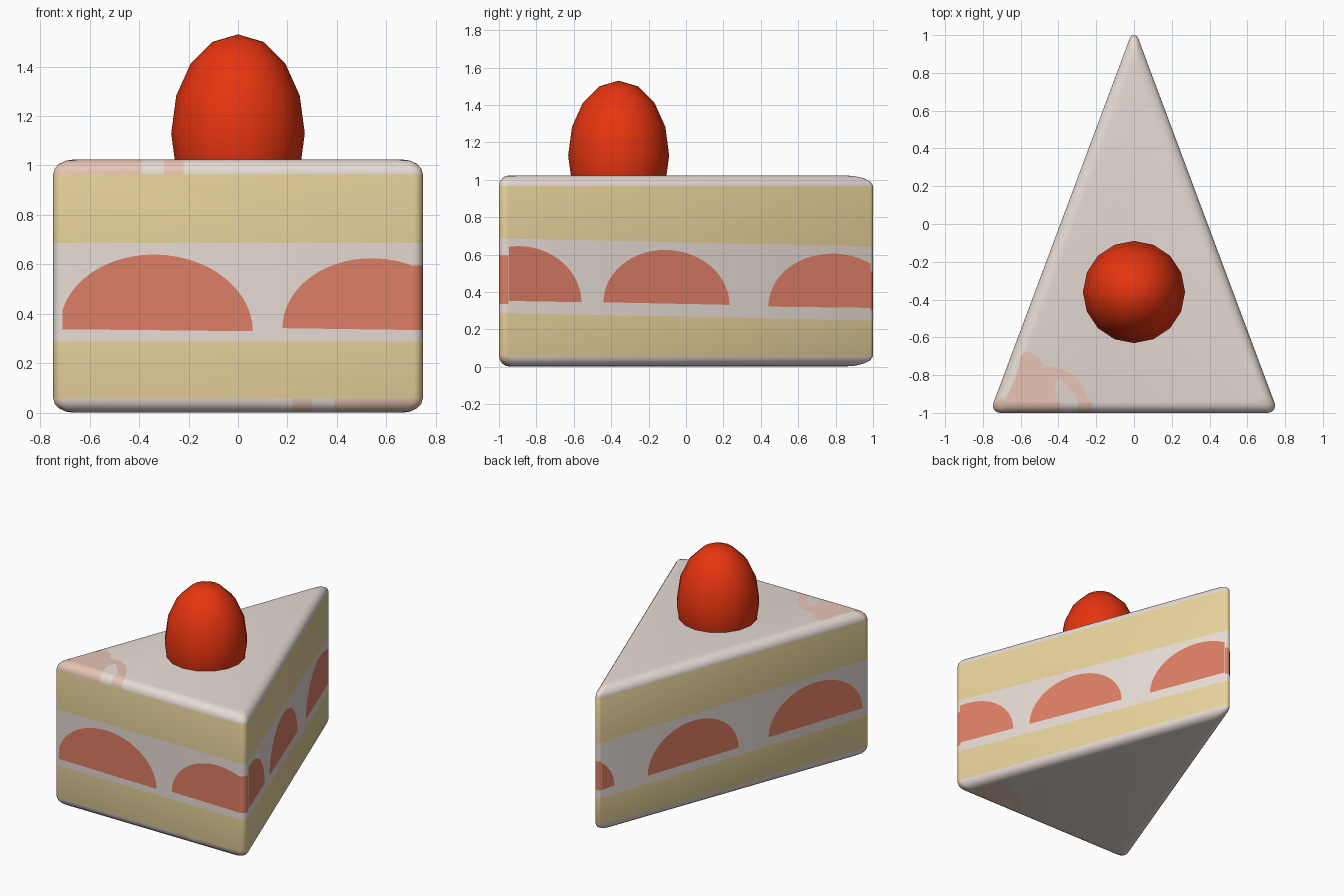
import bpy, bmesh, math
from mathutils import Vector

if "Cube" in bpy.data.objects:
    bpy.data.objects.remove(bpy.data.objects["Cube"])


def material(name, rgb):
    m = bpy.data.materials.new(name)
    m.diffuse_color = (*rgb, 1)
    m.use_nodes = True
    m.node_tree.nodes["Principled BSDF"].inputs["Base Color"].default_value = m.diffuse_color
    return m


CREAM = material("cream", (0.83, 0.74, 0.69))
SPONGE = material("sponge", (0.83, 0.67, 0.34))
SLICE = material("strawberry_slice", (0.73, 0.21, 0.13))
STAIN = material("pink_stain", (0.83, 0.58, 0.48))
RED = material("strawberry_red", (0.80, 0.035, 0.005))


def finish(bm, name, mats, angle=None):
    me = bpy.data.meshes.new(name)
    bm.to_mesh(me)
    bm.free()
    for m in mats:
        me.materials.append(m)
    ob = bpy.data.objects.new(name, me)
    bpy.context.collection.objects.link(ob)
    if angle:
        bpy.context.view_layer.objects.active = ob
        ob.select_set(True)
        bpy.ops.object.shade_smooth_by_angle(angle=math.radians(angle))
        ob.select_set(False)
    return ob


# Wedge outline: a triangle with rounded corners
H, B, HALF, SLOPE = 1.024, 0.058, 0.764, 0.374
TILT = math.atan(SLOPE)
corners = [(Vector((-HALF, -1)), 0.038), (Vector((HALF, -1)), 0.038),
           (Vector((0, 1.043)), 0.023)]


def outline():
    pts = []
    starts = (180 + math.degrees(TILT), 0, 0)
    for i, (p, r) in enumerate(corners):
        a = (corners[i - 1][0] - p).normalized()
        b = (corners[(i + 1) % 3][0] - p).normalized()
        half = a.angle(b) / 2
        mid = (a + b).normalized()
        c = p + mid * r / math.sin(half)
        base = math.atan2(-mid.y, -mid.x)
        sweep = math.pi / 2 - half
        for k in range(5):
            t = base + sweep * (k / 2 - 1)
            pts.append(c + r * Vector((math.cos(t), math.sin(t))))
    return pts


# Cake body: outline rings with rounded top and bottom edges
R = 0.53
centre = Vector((0, R - 1))
arc = [(B * (1 - math.cos(t)), B * (1 - math.sin(t)))
       for t in (math.pi / 2 * k / 4 for k in range(5))]  # (inset, height)
rings = [(i, z + 0.001) for i, z in reversed(arc)] + [(i, H - z) for i, z in arc]
bm = bmesh.new()
loops = []
for inset, z in rings:
    s = (R - inset) / R
    loops.append([bm.verts.new((*(centre + (p - centre) * s), z)) for p in outline()])
n = len(loops[0])
for lo, hi in zip(loops, loops[1:]):
    for j in range(n):
        k = (j + 1) % n
        bm.faces.new((lo[j], lo[k], hi[k], hi[j]))
bm.faces.new(loops[-1])
bm.faces.new(list(reversed(loops[0])))


def cut(co, no, test=lambda c: True):
    faces = [f for f in bm.faces if test(f.calc_center_median())]
    geom = set(faces)
    for f in faces:
        geom.update(f.edges)
        geom.update(f.verts)
    bmesh.ops.bisect_plane(bm, geom=list(geom), plane_co=co, plane_no=no, dist=1e-5)


def is_corner(c):
    return c.x > 0.715 and c.y < -0.945 and 0.06 < c.z < 0.96


def is_tip(c):
    return c.y > 0.97 and 0.06 < c.z < 0.96


def front_rim(c):
    return c.y < -0.93 and abs(c.z - H / 2) > H / 2 - B


# Layer lines, slice ends on the corners, and stain ends on the rims
cut((0, 0, 0.665), (0, 0.022, 1))
cut((0, 0, 0.268), (0, 0.02, 1))
for z in (0.335, 0.595):
    cut((0, 0, z), (0, 0, 1), is_corner)
for z in (0.305, 0.51):
    cut((0, 0, z), (0, 0, 1), is_tip)
for x in (0.39, 0.30, 0.22):
    for s in (-1, 1):
        cut((s * x, 0, 0), (1, 0, 0), lambda c, s=s: front_rim(c) and s * (c.z - H / 2) < 0)

for f in bm.faces:
    c = f.calc_center_median()
    if c.z < B or c.z > H - B:
        x = -c.x if c.z > H / 2 else c.x
        f.material_index = 3 if front_rim(c) and (x > 0.39 or 0.22 < x < 0.30) else 0
    elif 0.268 - 0.02 * c.y < c.z < 0.665 - 0.022 * c.y:
        pink = (is_corner(c) and 0.335 < c.z < 0.595) or (is_tip(c) and 0.305 < c.z < 0.51)
        f.material_index = 2 if pink else 0
    else:
        f.material_index = 1
bmesh.ops.recalc_face_normals(bm, faces=bm.faces)
finish(bm, "cake_wedge", [CREAM, SPONGE, SLICE, STAIN], 40)


def plate(name, pts, normal, mat, lift=0.002):
    bm = bmesh.new()
    normal = Vector(normal).normalized()
    f = bm.faces.new([bm.verts.new(Vector(p) + normal * lift) for p in pts])
    f.normal_update()
    if f.normal.dot(normal) < 0:
        f.normal_flip()
    finish(bm, name, [mat])


def dome(mid, half, base, top, lo, hi):
    """Half ellipse as (u, z) points, clipped to lo..hi."""
    a, b = max(lo, mid - half), min(hi, mid + half)
    ta, tb = (math.acos(max(-1, min(1, (u - mid) / half))) for u in (a, b))
    pts = []
    for k in range(25):
        t = ta + (tb - ta) * k / 24
        u = mid + half * math.cos(t)
        pts.append((u, base + (top - base) * math.sin(t) - 0.02 * (u - mid)))
    if a > mid - half:
        pts.insert(0, (a, base))
    if b < mid + half:
        pts.append((b, base))
    return pts


# Strawberry slices showing on the front
for i, d in enumerate([(-0.33, 0.39, 0.338, 0.64), (0.55, 0.37, 0.335, 0.625)]):
    plate(f"front_slice_{i}", [(u, -1, z) for u, z in dome(*d, -0.709, 0.709)],
          (0, -1, 0), SLICE)

# Strawberry slices showing on the two long sides
right = [(-0.89, 0.33, 0.352, 0.645), (-0.105, 0.337, 0.338, 0.625), (0.79, 0.35, 0.315, 0.605)]
left = [(-0.585, 0.345, 0.342, 0.63), (0.312, 0.333, 0.318, 0.61), (1.2, 0.31, 0.305, 0.57)]
for side, s, domes in (("right", 1, right), ("left", -1, left)):
    for i, d in enumerate(domes):
        plate(f"{side}_slice_{i}",
              [(s * SLOPE * (1.043 - u), u, z) for u, z in dome(*d, -0.948, 0.985)],
              (s * math.cos(TILT), math.sin(TILT), 0), SLICE)

# Pink juice stains on the top and, mirrored, underneath
stain = [(-0.69, -0.942), (-0.66, -0.89), (-0.62, -0.80), (-0.60, -0.70), (-0.57, -0.67),
         (-0.51, -0.70), (-0.48, -0.755), (-0.39, -0.76), (-0.33, -0.79), (-0.28, -0.85),
         (-0.23, -0.942), (-0.29, -0.942), (-0.34, -0.87), (-0.40, -0.81), (-0.425, -0.86),
         (-0.40, -0.942)]
plate("top_stain", [(x, y, H) for x, y in stain], (0, 0, 1), STAIN, 0.001)
plate("bottom_stain", [(-x, y, 0.001) for x, y in stain], (0, 0, -1), STAIN, 0.001)

# Whole strawberry on top
bm = bmesh.new()
bmesh.ops.create_uvsphere(bm, u_segments=16, v_segments=8, radius=1)
bmesh.ops.scale(bm, vec=(0.27, 0.27, 0.40), verts=bm.verts)
bmesh.ops.translate(bm, vec=(0, -0.36, 1.13), verts=bm.verts)
finish(bm, "strawberry", [RED], 60)
